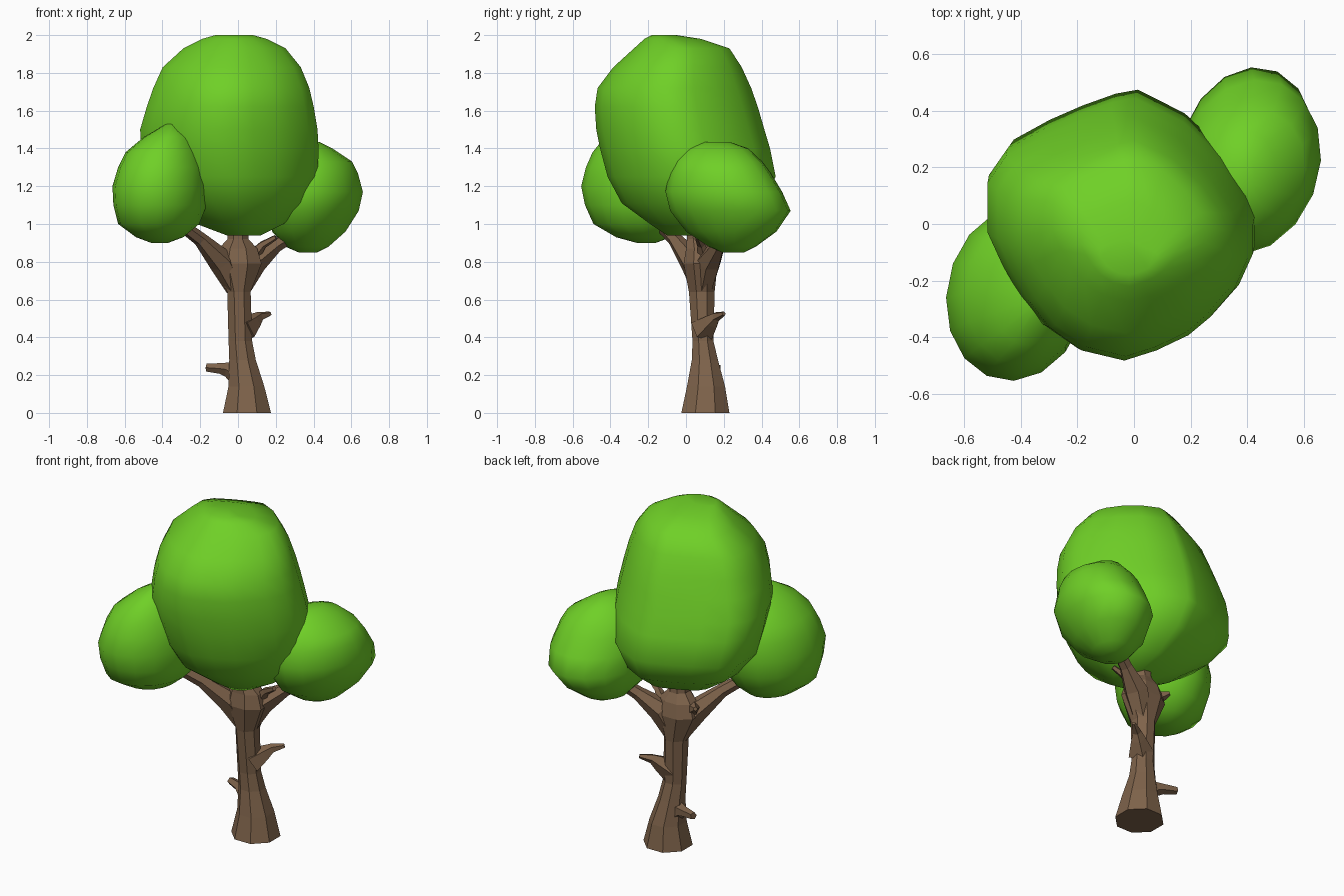
import bpy, bmesh, math
from mathutils import Vector


def material(name, rgb):
    m = bpy.data.materials.new(name)
    m.diffuse_color = (*rgb, 1)
    return m


green = material("leaf_green", (0.16, 0.63, 0.02))
brown = material("bark_brown", (0.21, 0.125, 0.07))


def skin(name, rings, mat, smooth):
    """Join equal-length rings of points into a capped solid."""
    bm = bmesh.new()
    vs = [[bm.verts.new(p) for p in r] for r in rings]
    n = len(vs[0])
    for a, b in zip(vs, vs[1:]):
        for i in range(n):
            bm.faces.new((a[i], a[(i + 1) % n], b[(i + 1) % n], b[i]))
    bm.faces.new(vs[0][::-1])
    bm.faces.new(vs[-1])
    bmesh.ops.recalc_face_normals(bm, faces=bm.faces)
    for f in bm.faces:
        f.smooth = smooth
    me = bpy.data.meshes.new(name)
    bm.to_mesh(me)
    bm.free()
    me.materials.append(mat)
    ob = bpy.data.objects.new(name, me)
    bpy.context.collection.objects.link(ob)
    return ob


def circle(n, turn=0.0, skew=0.0):
    """Unit outline; skew stretches it along the x = y diagonal."""
    ts = [turn + math.tau * i / n for i in range(n)]
    return [(math.cos(t - skew), math.sin(t + skew)) for t in ts]


def layers(name, plan, rows, mat, smooth):
    """Each row is z, x min, x max, y min, y max of the unit plan outline."""
    rings = [[((a + b) / 2 + u * (b - a) / 2, (c + d) / 2 + v * (d - c) / 2, z)
              for u, v in plan] for z, a, b, c, d in rows]
    return skin(name, rings, mat, smooth)


def limb(name, path, n):
    """Tapered branch; path entries are x, y, z, radius."""
    pts = [Vector(p[:3]) for p in path]
    rings = []
    for i, p in enumerate(pts):
        d = pts[min(i + 1, len(pts) - 1)] - pts[max(i - 1, 0)]
        q = d.to_track_quat('Z', 'Y')
        rings.append([p + q @ Vector((u * path[i][3], v * path[i][3], 0))
                      for u, v in circle(n)])
    return skin(name, rings, brown, False)


# Large central crown, with an uneven plan outline
outline = [(-.515, .19), (-.45, .29), (-.32, .365), (-.2, .42), (-.08, .465), (0, .48),
           (.17, .39), (.3, .26), (.39, .12), (.42, .03), (.42, -.08), (.37, -.2),
           (.28, -.31), (.2, -.38), (.08, -.44), (-.04, -.48), (-.2, -.44),
           (-.32, -.35), (-.4, -.24), (-.46, -.13), (-.515, 0)]
plan = [((x + .05) / .467, y / .48) for x, y in outline]
layers("main_crown", plan, [
    (0.94, -.06, .12, -.10, .08),
    (1.00, -.22, .24, -.19, .25),
    (1.11, -.38, .35, -.34, .40),
    (1.25, -.49, .42, -.415, .475),
    (1.40, -.515, .423, -.455, .445),
    (1.50, -.52, .418, -.475, .415),
    (1.62, -.485, .398, -.483, .38),
    (1.72, -.45, .375, -.468, .345),
    (1.83, -.40, .33, -.385, .295),
    (1.93, -.29, .25, -.275, .23),
    (1.98, -.19, .15, -.22, .08),
    (2.00, -.12, .08, -.18, -.05)], green, True)

# Two side crowns, both stretched along the diagonal
layers("left_crown", circle(16, skew=.05), [
    (0.90, -.46, -.37, -.26, -.16),
    (0.93, -.54, -.29, -.37, -.08),
    (1.00, -.635, -.205, -.49, .00),
    (1.10, -.66, -.165, -.535, .05),
    (1.20, -.665, -.16, -.555, .065),
    (1.30, -.635, -.165, -.53, .055),
    (1.38, -.595, -.19, -.495, .03),
    (1.46, -.50, -.23, -.43, -.03),
    (1.53, -.38, -.31, -.31, -.17)], green, True)
layers("right_crown", circle(16, skew=.08), [
    (0.85, .32, .42, .19, .31),
    (0.88, .25, .48, .12, .37),
    (0.96, .18, .57, .00, .48),
    (1.07, .15, .64, -.085, .555),
    (1.17, .145, .662, -.11, .51),
    (1.27, .16, .635, -.09, .45),
    (1.33, .19, .605, -.06, .405),
    (1.40, .26, .50, .00, .33),
    (1.435, .34, .43, .10, .23)], green, True)

# Trunk with flared foot and widened fork
layers("trunk", circle(8, math.pi / 8), [
    (0.00, -.09, .185, -.035, .24),
    (0.14, -.058, .147, -.003, .215),
    (0.28, -.052, .10, .025, .175),
    (0.38, -.055, .08, .03, .15),
    (0.64, -.062, .072, .01, .157),
    (0.79, -.135, .135, -.02, .175),
    (0.87, -.11, .11, -.005, .155),
    (0.92, -.06, .06, .00, .125),
    (1.00, -.055, .055, .00, .115)], brown, False)

# Main branches carrying the side crowns
limb("left_branch", [(-.01, .08, .66, .055), (-.085, .035, .80, .07),
                     (-.20, -.06, .92, .038), (-.36, -.18, 1.04, .03)], 6)
limb("right_branch", [(.015, .09, .66, .055), (.085, .12, .80, .07),
                      (.20, .17, .885, .038), (.37, .24, .99, .03)], 6)

# Short stubs and twigs
limb("lower_stub", [(.02, .10, .19, .07), (-.05, .12, .23, .042),
                    (-.09, .14, .235, .03), (-.165, .165, .24, .022)], 5)
limb("upper_stub", [(.03, .09, .44, .075), (.085, .135, .485, .045),
                    (.115, .16, .51, .027), (.17, .20, .525, .012)], 5)
limb("left_twig", [(-.06, .06, .80, .055), (-.11, .085, .845, .035),
                   (-.15, .125, .865, .012)], 5)
limb("right_twig", [(.08, .10, .83, .04), (.13, .08, .89, .022),
                    (.20, .06, .93, .014)], 5)
